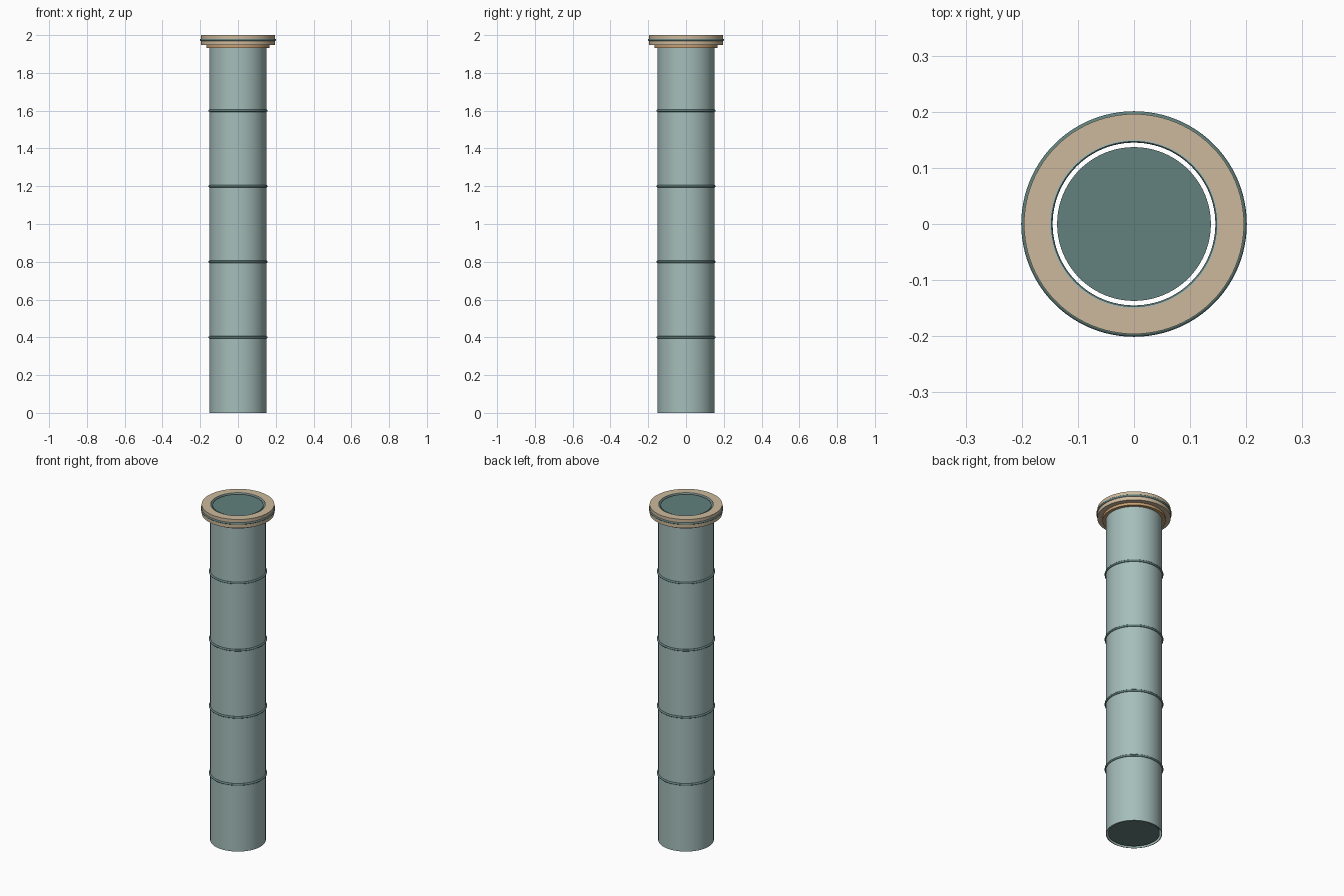
import bpy, bmesh, math

if "Cube" in bpy.data.objects:
    bpy.data.objects.remove(bpy.data.objects["Cube"])

SEG = 96


def material(name, rgb):
    """Flat colour from 0-255 sRGB values."""
    lin = [((c / 255 + 0.055) / 1.055) ** 2.4 for c in rgb]
    m = bpy.data.materials.new(name)
    m.diffuse_color = (*lin, 1)
    m.use_nodes = True
    m.node_tree.nodes["Principled BSDF"].inputs["Base Color"].default_value = m.diffuse_color
    return m


pale_teal = material("pale_teal", (165, 190, 186))
deep_teal = material("deep_teal", (98, 129, 125))
sand = material("sand", (205, 185, 156))
copper = material("copper", (200, 162, 118))


def lathe(name, profile, mat):
    """Revolve a closed (radius, z) profile about the z axis."""
    bm = bmesh.new()
    rings = []
    for i in range(SEG):
        a = 2 * math.pi * i / SEG
        rings.append([bm.verts.new((r * math.cos(a), r * math.sin(a), z)) for r, z in profile])
    n = len(profile)
    for i in range(SEG):
        p, q = rings[i], rings[(i + 1) % SEG]
        for j in range(n):
            k = (j + 1) % n
            bm.faces.new((p[j], q[j], q[k], p[k]))
    bmesh.ops.recalc_face_normals(bm, faces=bm.faces)
    me = bpy.data.meshes.new(name)
    bm.to_mesh(me)
    bm.free()
    ob = bpy.data.objects.new(name, me)
    bpy.context.collection.objects.link(ob)
    finish(ob, name, mat)


def finish(ob, name, mat):
    ob.name = name
    ob.data.materials.append(mat)
    bpy.ops.object.select_all(action='DESELECT')
    ob.select_set(True)
    bpy.context.view_layer.objects.active = ob
    bpy.ops.object.shade_smooth_by_angle(angle=math.radians(35))


def tube(name, inner, outer, z0, z1, mat):
    lathe(name, [(inner, z0), (outer, z0), (outer, z1), (inner, z1)], mat)


def bead(name, radius, thickness, z, mat):
    bpy.ops.mesh.primitive_torus_add(major_radius=radius, minor_radius=thickness,
                                     major_segments=SEG, minor_segments=12, location=(0, 0, z))
    finish(bpy.context.object, name, mat)


# Outer shell, open at both ends
tube("shaft", 0.147, 0.15, 0.0, 2.0, pale_teal)

# Core inside the shell, with a narrow gap around it
bpy.ops.mesh.primitive_cylinder_add(vertices=SEG, radius=0.137, depth=1.99, location=(0, 0, 1.0))
finish(bpy.context.object, "core", deep_teal)

# Joint rings along the shaft
for i in range(1, 5):
    bead(f"joint_ring_{i}", 0.151, 0.006, 0.4 * i, deep_teal)

# Top flange, its lower lip and its edge band
tube("flange", 0.15, 0.196, 1.948, 2.0, sand)
tube("flange_lip", 0.15, 0.168, 1.933, 1.948, copper)
bead("flange_band", 0.195, 0.006, 1.975, deep_teal)
